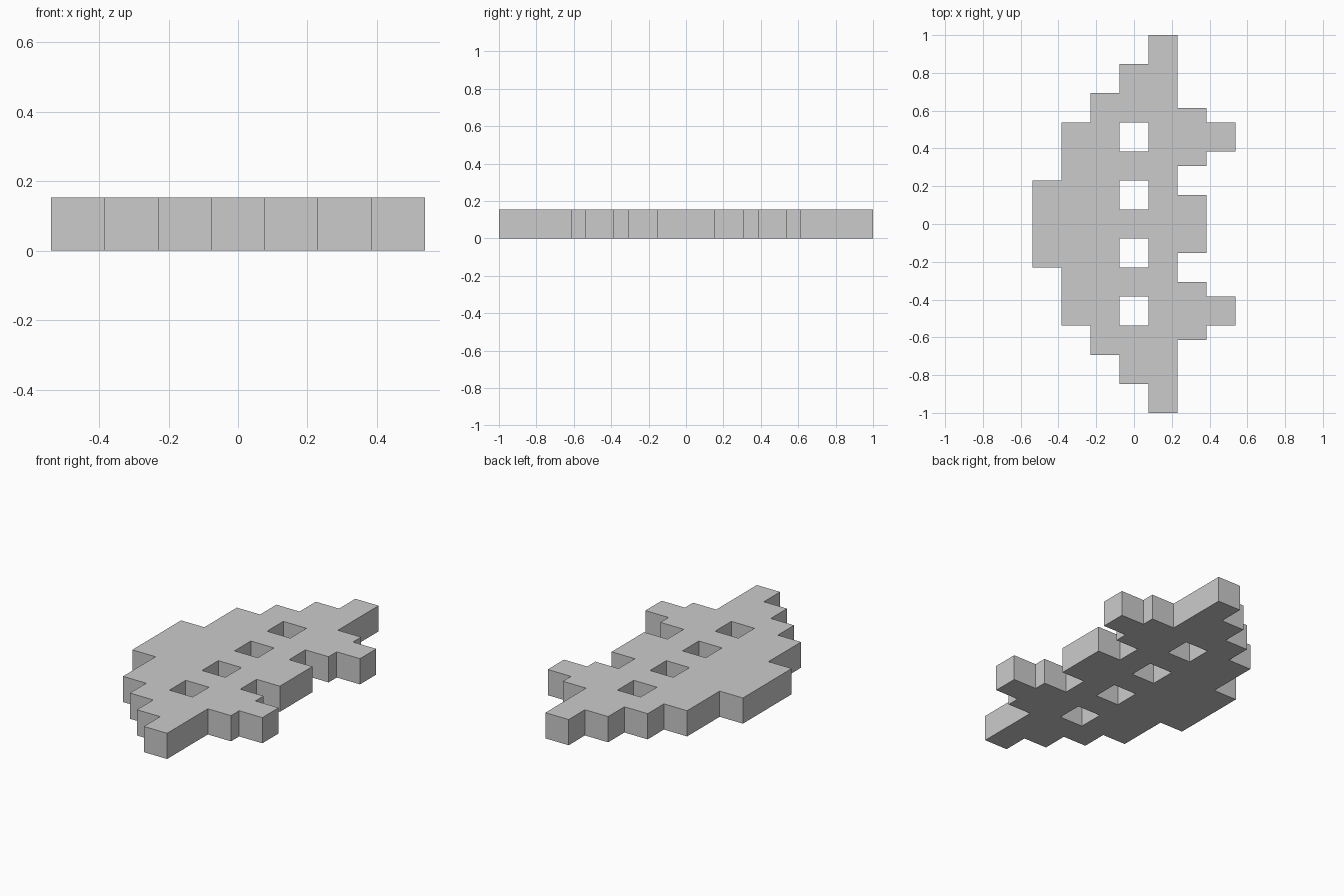
import bpy
import bmesh

if "Cube" in bpy.data.objects:
    bpy.data.objects.remove(bpy.data.objects["Cube"])

U = 2 / 13  # one block step

# Stepped outline of the back half, left to right, in block steps
half = [(-3.5, 1.5), (-2.5, 1.5), (-2.5, 3.5), (-1.5, 3.5), (-1.5, 4.5),
        (-0.5, 4.5), (-0.5, 5.5), (0.5, 5.5), (0.5, 6.5), (1.5, 6.5),
        (1.5, 4), (2.5, 4), (2.5, 3.5), (3.5, 3.5), (3.5, 2.5),
        (2.5, 2.5), (2.5, 2), (1.5, 2), (1.5, 1), (2.5, 1)]
outline = half + [(x, -y) for x, y in reversed(half)]

# Four square holes along the centre column
holes = [[(-0.5, c - 0.5), (0.5, c - 0.5), (0.5, c + 0.5), (-0.5, c + 0.5)]
         for c in (-3, -1, 1, 3)]

bm = bmesh.new()


def add_loop(points):
    verts = [bm.verts.new((x * U, y * U, 0)) for x, y in points]
    return [bm.edges.new((v, verts[i - 1])) for i, v in enumerate(verts)]


edges = [e for loop in [outline] + holes for e in add_loop(loop)]

# Fill the flat shape, then raise it into a slab one block thick
bmesh.ops.triangle_fill(bm, edges=edges, use_beauty=True, use_dissolve=False,
                        normal=(0, 0, 1))
slab = bmesh.ops.extrude_face_region(bm, geom=bm.faces[:],
                                     use_keep_orig=True)
raised = [g for g in slab["geom"] if isinstance(g, bmesh.types.BMVert)]
bmesh.ops.translate(bm, verts=raised, vec=(0, 0, U))
bmesh.ops.recalc_face_normals(bm, faces=bm.faces[:])

mesh = bpy.data.meshes.new("stepped_plate")
bm.to_mesh(mesh)
bm.free()
bpy.context.collection.objects.link(bpy.data.objects.new("stepped_plate", mesh))
